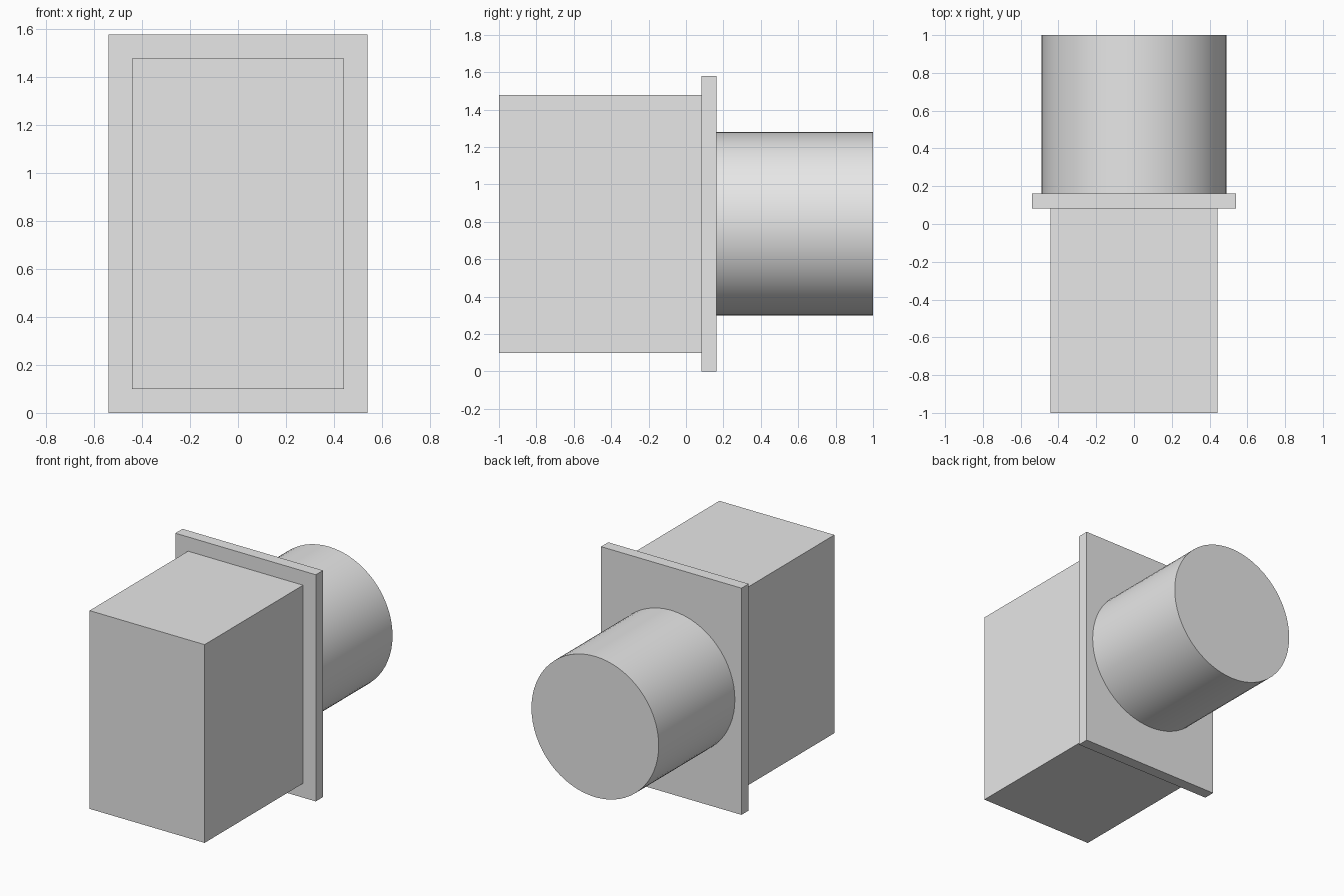
import bpy
import math

cube = bpy.data.objects.get("Cube")
if cube:
    bpy.data.objects.remove(cube, do_unlink=True)

# Single plain grey
grey = bpy.data.materials.new("light_grey")
grey.use_nodes = True
COLOUR = (0.8, 0.8, 0.8, 1)
grey.diffuse_color = COLOUR
grey.node_tree.nodes["Principled BSDF"].inputs["Base Color"].default_value = COLOUR

MID_Z = 0.789      # shared centre height
PLATE_FRONT, PLATE_BACK = 0.083, 0.162


def finish(name):
    obj = bpy.context.object
    obj.name = name
    obj.data.materials.append(grey)
    return obj


def box(name, width, height, y0, y1):
    bpy.ops.mesh.primitive_cube_add(size=1, location=(0, (y0 + y1) / 2, MID_Z))
    obj = finish(name)
    obj.scale = (width, y1 - y0, height)
    bpy.ops.object.transform_apply(location=False, rotation=False, scale=True)
    return obj


# Rectangular housing at the front
box("housing", 0.886, 1.38, -1.0, PLATE_FRONT)

# Thin flange between housing and spigot
box("flange_plate", 1.082, 2 * MID_Z, PLATE_FRONT, PLATE_BACK)

# Round spigot at the back
bpy.ops.mesh.primitive_cylinder_add(
    vertices=64, radius=0.49, depth=1.0 - PLATE_BACK,
    location=(0, (1.0 + PLATE_BACK) / 2, MID_Z), rotation=(math.pi / 2, 0, 0))
finish("round_spigot")
bpy.ops.object.shade_smooth_by_angle(angle=math.radians(30))
